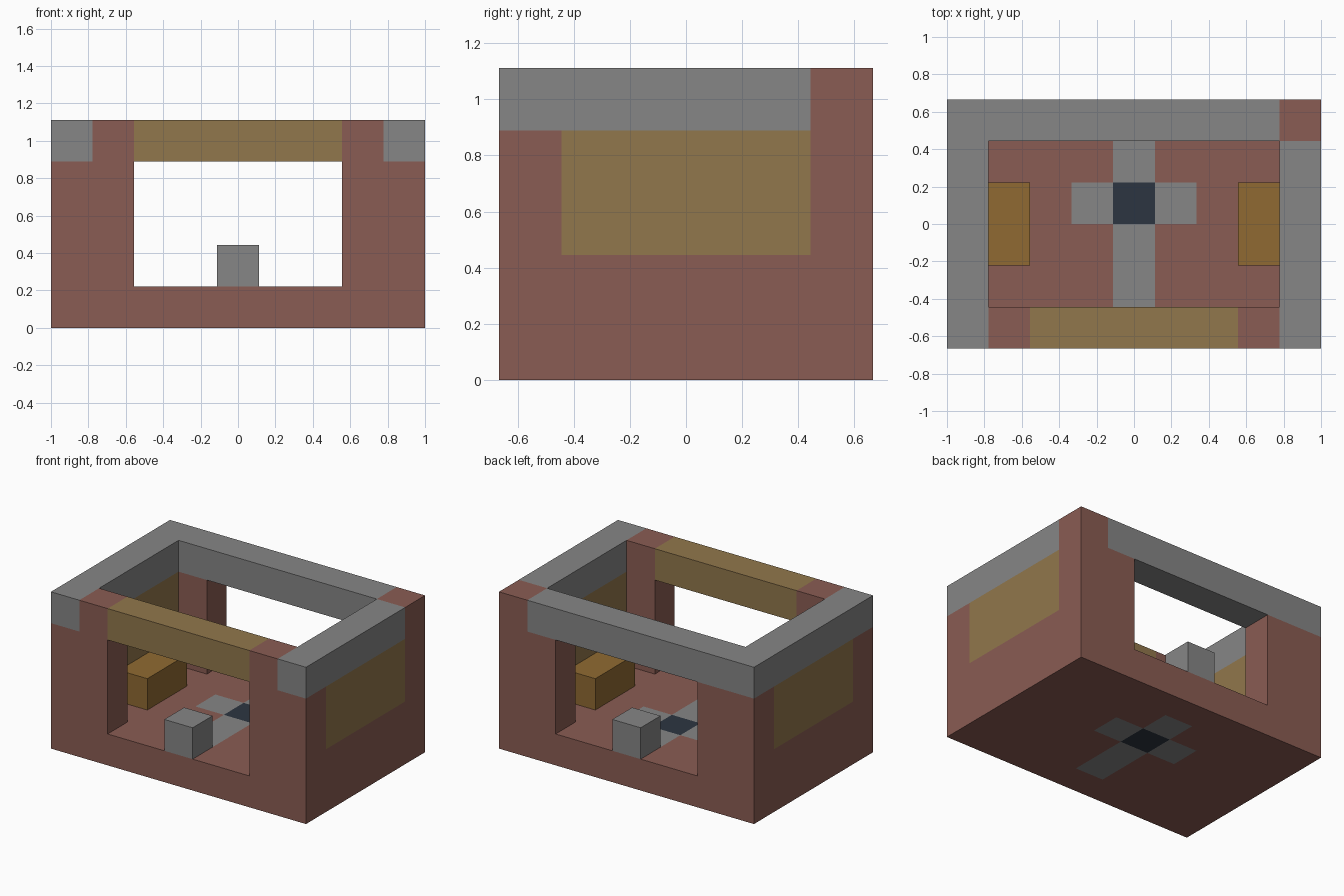
import bpy, bmesh
from mathutils import Vector

if "Cube" in bpy.data.objects:
    bpy.data.objects.remove(bpy.data.objects["Cube"], do_unlink=True)

NX, NY, NZ = 9, 6, 5          # building size in square blocks
S = 2 / NX                    # edge of one block
ORIGIN = Vector((-1, -S * NY / 2, 0))


def make_material(name, rgb):
    linear = [((c / 255 + 0.055) / 1.055) ** 2.4 for c in rgb] + [1]
    m = bpy.data.materials.new(name)
    m.use_nodes = True
    m.diffuse_color = linear
    m.node_tree.nodes["Principled BSDF"].inputs["Base Color"].default_value = linear
    return m


brick = make_material("brick red", (138, 92, 83))
stone = make_material("stone grey", (134, 134, 134))
straw = make_material("straw yellow", (145, 119, 76))
wood = make_material("golden wood", (144, 106, 50))
slate = make_material("dark slate", (44, 53, 65))

blocks = {}                   # block position -> part name
part_material = {}


def fill(part, mat, xs, ys, zs):
    """Fill inclusive block ranges; later parts replace earlier ones."""
    part_material[part] = mat
    for x in range(xs[0], xs[1] + 1):
        for y in range(ys[0], ys[1] + 1):
            for z in range(zs[0], zs[1] + 1):
                blocks[x, y, z] = part


R, T = NX - 1, NZ - 1         # last column, top layer
B = NY - 1                    # back row

# Floor with an inlaid cross
fill("floor", brick, (0, R), (0, B), (0, 0))
fill("floor_cross", stone, (4, 4), (1, 4), (0, 0))
fill("floor_cross", stone, (3, 5), (3, 3), (0, 0))
fill("floor_cross_centre", slate, (4, 4), (3, 3), (0, 0))

# Side walls, panels, corner piers and benches, one per side
for side, wall, inner in (("right", 0, 1), ("left", R, R - 1)):
    fill(side + "_wall", brick, (wall, wall), (0, B), (1, T))
    fill(side + "_wall_panel", straw, (wall, wall), (1, 4), (2, 3))
    fill(side + "_front_pier", brick, (inner, inner), (0, 0), (1, T))
    fill(side + "_back_pier", brick, (inner, inner), (B, B), (1, T))
    fill(side + "_bench", wood, (inner, inner), (2, 3), (1, 1))
    fill(side + "_top_beam", stone, (wall, wall), (0, 4), (T, T))

# Beams over the front and back openings
fill("front_lintel", straw, (2, 6), (0, 0), (T, T))
fill("back_top_beam", stone, (0, R - 1), (B, B), (T, T))

# Step stones standing in the openings
fill("front_step", stone, (4, 4), (0, 0), (1, 1))
fill("back_step", stone, (4, 4), (B, B), (1, 1))


def build(part):
    """Make the exposed faces of one part's blocks as a mesh."""
    bm = bmesh.new()
    for cell in [c for c, p in blocks.items() if p == part]:
        for axis in range(3):
            for sign in (-1, 1):
                near = list(cell)
                near[axis] += sign
                if tuple(near) in blocks:
                    continue
                n, u, v = Vector(), Vector(), Vector()
                n[axis], u[(axis + 1) % 3], v[(axis + 2) % 3] = sign, 1, sign
                mid = Vector(cell) + Vector((0.5, 0.5, 0.5)) + n / 2
                ring = [mid + (a * u + b * v) / 2
                        for a, b in ((-1, -1), (1, -1), (1, 1), (-1, 1))]
                bm.faces.new([bm.verts.new(ORIGIN + p * S) for p in ring])
    bmesh.ops.remove_doubles(bm, verts=bm.verts, dist=0.001)
    bmesh.ops.dissolve_limit(bm, angle_limit=0.01, verts=bm.verts, edges=bm.edges)
    mesh = bpy.data.meshes.new(part)
    bm.to_mesh(mesh)
    bm.free()
    mesh.materials.append(part_material[part])
    bpy.context.collection.objects.link(bpy.data.objects.new(part, mesh))


for part in part_material:
    build(part)
